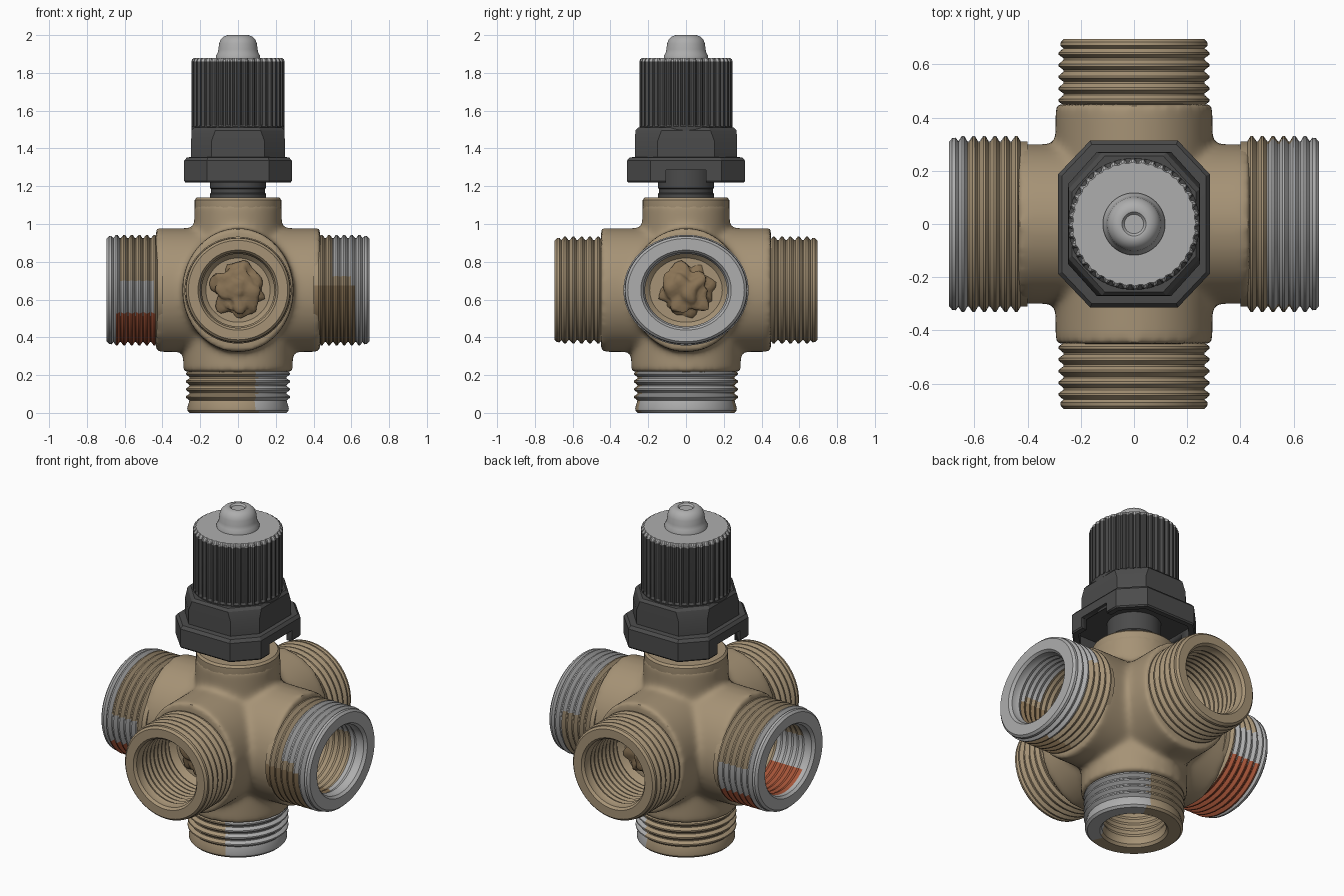
import bpy, bmesh
from math import sin, cos, pi
from mathutils import Vector, Matrix, noise

if "Cube" in bpy.data.objects:
    bpy.data.objects.remove(bpy.data.objects["Cube"])

CZ = 0.65          # height of the four side ports
SEG = 72


def material(name, rgb):
    m = bpy.data.materials.new(name)
    m.diffuse_color = (*rgb, 1)
    m.use_nodes = True
    m.node_tree.nodes["Principled BSDF"].inputs["Base Color"].default_value = m.diffuse_color
    return m


BRASS = material("aged_brass", (0.38, 0.29, 0.18))
BROWN = material("dark_brass", (0.25, 0.17, 0.09))
STEEL = material("bare_metal", (0.42, 0.42, 0.42))
BLACK = material("dark_plastic", (0.07, 0.07, 0.07))
RED = material("red_paint", (0.38, 0.09, 0.04))


def finish(name, bm, mat, angle=35):
    bmesh.ops.recalc_face_normals(bm, faces=bm.faces)
    me = bpy.data.meshes.new(name)
    bm.to_mesh(me)
    bm.free()
    ob = bpy.data.objects.new(name, me)
    bpy.context.collection.objects.link(ob)
    me.materials.append(mat)
    select(ob)
    bpy.ops.object.shade_smooth_by_angle(angle=angle * pi / 180)
    return ob


def select(ob):
    bpy.ops.object.select_all(action='DESELECT')
    ob.select_set(True)
    bpy.context.view_layer.objects.active = ob


def add_rings(bm, rings, mat=Matrix()):
    """Skin a stack of equal-sized rings and cap both ends."""
    rows = [[bm.verts.new(mat @ Vector(p)) for p in r] for r in rings]
    n = len(rows[0])
    for a, b in zip(rows, rows[1:]):
        for i in range(n):
            j = (i + 1) % n
            bm.faces.new((a[i], a[j], b[j], b[i]))
    bm.faces.new(rows[0][::-1])
    bm.faces.new(rows[-1])


def circle(r, z, seg=SEG):
    return [(r * cos(2 * pi * i / seg), r * sin(2 * pi * i / seg), z) for i in range(seg)]


def lathe(name, profile, mat, xf=Matrix()):
    bm = bmesh.new()
    add_rings(bm, [circle(r, z) for r, z in profile], xf)
    return finish(name, bm, mat)


def paint(ob, mat, test):
    ob.data.materials.append(mat)
    k = len(ob.data.materials) - 1
    for p in ob.data.polygons:
        if test(p.center, p.normal):
            p.material_index = k


def aim(d, scale=(1, 1, 1), origin=(0, 0, CZ)):
    rot = Vector(d).to_track_quat('Z', 'Y').to_matrix().to_4x4()
    return Matrix.Translation(origin) @ Matrix.Diagonal((*scale, 1)) @ rot


def apply_modifiers(ob):
    select(ob)
    for m in list(ob.modifiers):
        bpy.ops.object.modifier_apply(modifier=m.name)


def port_profile(start, end, r_out, r_in, floor, pitch, depth):
    """Threaded cup: outside threads, rim, then ribbed bore to its floor."""
    pts = [(r_in + 0.035, floor - 0.02), (r_in + 0.035, start - 0.02), (r_out - depth, start - 0.02)]
    n = int((end - 0.03 - start) / pitch)
    for i in range(n):
        h = start + i * pitch
        pts += [(r_out - depth, h), (r_out - depth, h + pitch * .15),
                (r_out, h + pitch * .45), (r_out, h + pitch * .65)]
    pts += [(r_out - depth, start + n * pitch), (r_out - 0.006, end - 0.025),
            (r_out - 0.008, end - 0.012), (r_out - 0.02, end), (r_in + 0.012, end), (r_in, end - 0.015)]
    h = end - 0.04
    while h > floor + 0.06:
        pts += [(r_in, h), (r_in - 0.008, h - 0.018)]
        h -= 0.036
    return pts + [(r_in, floor + 0.03), (r_in - 0.03, floor)]


# threaded ports: name, direction, world scale, origin, profile settings
SIDE = dict(end=0.695, floor=0.34, depth=0.018)
WIDE = dict(start=0.42, r_out=0.293, r_in=0.20, pitch=0.040, **SIDE)
ROUND = dict(start=0.44, r_out=0.283, r_in=0.20, pitch=0.044, **SIDE)
LOW = dict(start=-0.23, end=0.0, floor=-0.31, r_out=0.275, r_in=0.175, pitch=0.041, depth=0.018)
PORTS = [
    ("right_port", (1, 0, 0), (1, 1.13, 1), (0, 0, CZ), WIDE),
    ("left_port", (-1, 0, 0), (1, 1.13, 1), (0, 0, CZ), WIDE),
    ("front_port", (0, -1, 0), (1, 1, 1), (0, 0, CZ), ROUND),
    ("back_port", (0, 1, 0), (1, 1, 1), (0, 0, CZ), ROUND),
    ("bottom_port", (0, 0, -1), (1, 1, 1), (0, 0, 0), LOW),
]
ports = {}
cut = bmesh.new()
for name, d, sc, org, kw in PORTS:
    xf = aim(d, sc, org)
    ports[name] = lathe(name, port_profile(**kw), BRASS, xf)
    r = kw["r_in"] + 0.02
    add_rings(cut, [circle(r, kw["floor"] - 0.005), circle(r, kw["end"] + 0.1)], xf)
    # rough residue at the end of each side bore
    if d[2] == 0:
        bm = bmesh.new()
        bmesh.ops.create_icosphere(bm, subdivisions=4, radius=1)
        for v in bm.verts:
            v.co *= 1 + 0.45 * noise.noise(v.co * 2.2 + Vector(d) * 5)
        lump = aim(d, (1, 1, 1), org) @ Matrix.Translation((0, 0, 0.35)) @ Matrix.Diagonal((.13, .13, .06, 1))
        bmesh.ops.transform(bm, matrix=lump, verts=bm.verts)
        finish(name + "_residue", bm, BROWN, 60)
cutter = finish("bore_cutter", cut, BRASS)
cutter.hide_render = True

# worn metal and paint marks
paint(ports["right_port"], STEEL, lambda c, n: c.x > 0.60 or (c.x > 0.5 and c.z > 0.72))
paint(ports["right_port"], BROWN, lambda c, n: 0.4 < c.x < 0.62 and c.z < 0.68 and c.y < 0)
paint(ports["left_port"], STEEL, lambda c, n: c.x < -0.63 or (c.x < -0.45 and c.z < 0.7))
paint(ports["left_port"], RED, lambda c, n: -0.65 < c.x < -0.44 and c.z < 0.52)
paint(ports["bottom_port"], STEEL, lambda c, n: c.x > 0.1 and c.z < 0.23)

# cross-shaped casting, fused and softened into fillets
bm = bmesh.new()
add_rings(bm, [circle(1, -0.435), circle(1, 0.435)], aim((1, 0, 0), (1, 0.30, 0.328)))
add_rings(bm, [circle(1, -0.45), circle(1, 0.45)], aim((0, 1, 0), (0.295, 1, 0.328)))
add_rings(bm, [circle(0.29, 0.215), circle(0.29, CZ)])
add_rings(bm, [circle(0.232, CZ), circle(0.232, 1.11)])
body = finish("valve_body", bm, BRASS)
rm = body.modifiers.new("fuse", 'REMESH')
rm.mode = 'VOXEL'
rm.voxel_size = 0.016
sm = body.modifiers.new("soften", 'SMOOTH')
sm.factor, sm.iterations = 0.5, 12
bo = body.modifiers.new("bores", 'BOOLEAN')
bo.operation, bo.object = 'DIFFERENCE', cutter
apply_modifiers(body)
select(body)
bpy.ops.object.shade_smooth_by_angle(angle=40 * pi / 180)
bpy.data.objects.remove(cutter)

# neck and stem
lathe("neck", [(0.22, 1.0), (0.229, 1.02), (0.229, 1.128), (0.218, 1.14)], BRASS)
lathe("stem", [(0.148, 1.10), (0.148, 1.16), (0.142, 1.165), (0.142, 1.185),
               (0.148, 1.19), (0.148, 1.30)], BLACK)


def octagon(hx, hy, ex, ey, z):
    return [(hx, -ey, z), (hx, ey, z), (ex, hy, z), (-ex, hy, z),
            (-hx, ey, z), (-hx, -ey, z), (-ex, -hy, z), (ex, -hy, z)]


def flange_ring(inset, z):
    return octagon(0.285 - inset, 0.313 - inset, 0.165 - inset * .45, 0.187 - inset * .45, z)


# hollow eight-sided flange with a notch on each x side
bm = bmesh.new()
add_rings(bm, [flange_ring(i, z) for i, z in
               [(.035, 1.295), (.035, 1.22), (.006, 1.22), (0, 1.228), (0, 1.335), (.014, 1.352), (.05, 1.356)]])
flange = finish("cap_flange", bm, BLACK, 25)
bm = bmesh.new()
bmesh.ops.create_cube(bm, size=1, matrix=Matrix.Translation((0, 0, 1.235)) @ Matrix.Diagonal((0.8, 0.21, 0.1, 1)))
notch = finish("notch_cutter", bm, BLACK)
notch.hide_render = True
bo = flange.modifiers.new("notches", 'BOOLEAN')
bo.operation, bo.object = 'DIFFERENCE', notch
apply_modifiers(flange)
bpy.data.objects.remove(notch)

# upper eight-sided collar
bm = bmesh.new()
add_rings(bm, [octagon(0.248 - i, 0.27 - i, 0.14 - j, 0.15 - j, z) for i, j, z in
               [(0, 0, 1.34), (0, 0, 1.44), (.002, .02, 1.495), (.015, .03, 1.51)]])
finish("cap_collar", bm, BLACK, 25)

# fluted cap
TEETH = 40


def fluted(r, depth, z):
    n = TEETH * 4
    return [((r - depth * (i % 4 > 1)) * cos(2 * pi * i / n),
             (r - depth * (i % 4 > 1)) * sin(2 * pi * i / n), z) for i in range(n)]


bm = bmesh.new()
add_rings(bm, [fluted(r, d, z) for r, d, z in
               [(.245, 0, 1.49), (.247, 0, 1.515), (.247, .013, 1.525), (.247, .013, 1.86),
                (.243, .011, 1.872), (.232, .004, 1.88)]])
cap = finish("fluted_cap", bm, BLACK, 30)
paint(cap, STEEL, lambda c, n: c.z > 1.865)

# knob on top
lathe("top_knob", [(.117, 1.87), (.117, 1.892), (.108, 1.905), (.104, 1.925), (.1, 1.955), (.092, 1.977),
                   (.075, 1.993), (.055, 2.0), (.045, 1.998), (.036, 1.988), (.02, 1.988)], STEEL)
